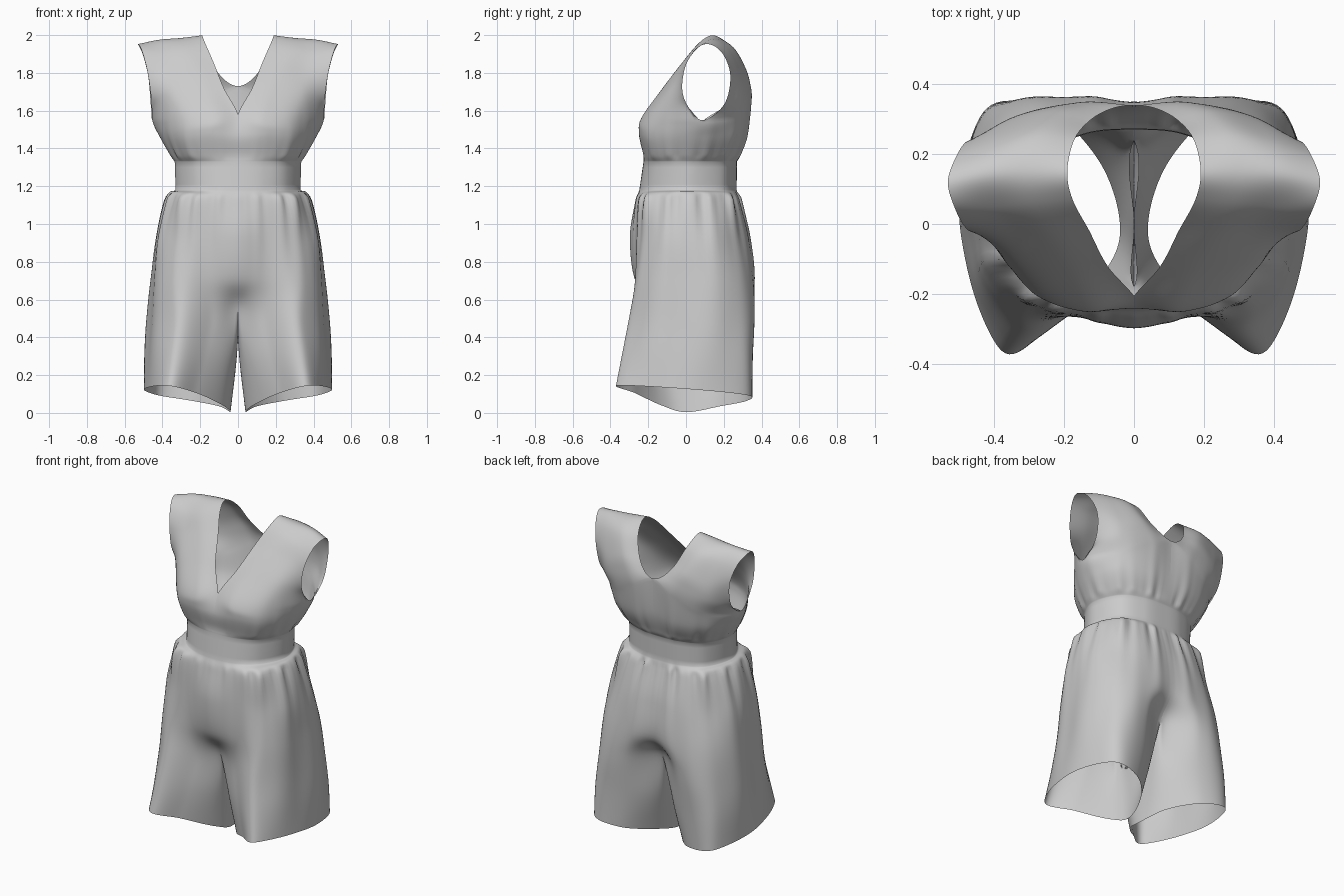
import bpy, bmesh, math
from mathutils import Vector as V

if "Cube" in bpy.data.objects:
    bpy.data.objects.remove(bpy.data.objects["Cube"])


def spline(pts, n, g0=None, g1=None):
    """Catmull-Rom through pts, n steps per span, optional ghost end points."""
    p = [V(q) for q in pts]
    a = V(g0) if g0 is not None else 2 * p[0] - p[1]
    b = V(g1) if g1 is not None else 2 * p[-1] - p[-2]
    q = [a] + p + [b]
    out = []
    for i in range(1, len(q) - 2):
        for k in range(n):
            t = k / n
            out.append(0.5 * (2 * q[i] + (q[i + 1] - q[i - 1]) * t
                       + (2 * q[i - 1] - 5 * q[i] + 4 * q[i + 1] - q[i + 2]) * t * t
                       + (3 * q[i] - q[i - 1] - 3 * q[i + 1] + q[i + 2]) * t ** 3))
    return out + [p[-1].copy()]


def mir(p):
    return (-p[0], p[1], p[2])


def half_ring(r, n):
    return spline(r, n, mir(r[1]), mir(r[-2]))


def loft(rows, n, g0=None, g1=None):
    """Spline every column of the dense control rows; returns rows of points."""
    cols = [spline([r[i] for r in rows], n, g0[i] if g0 else None, g1[i] if g1 else None)
            for i in range(len(rows[0]))]
    return [list(r) for r in zip(*cols)]


def flat(z, xy):
    return [(x, y, z) for x, y in xy]


def smooth(a, b, x):
    t = max(0, min(1, (x - a) / (b - a)))
    return t * t * (3 - 2 * t)


def build(name, grids, fold):
    """Weld grids of points into one half, add folds, mirror it across x."""
    bm = bmesh.new()
    for rows in grids:
        vs = [[bm.verts.new(p) for p in r] for r in rows]
        for r0, r1 in zip(vs, vs[1:]):
            for i in range(len(r0) - 1):
                bm.faces.new((r0[i], r0[i + 1], r1[i + 1], r1[i]))
    bmesh.ops.remove_doubles(bm, verts=bm.verts, dist=0.0004)
    for v in bm.verts:
        d = V((v.co.x, v.co.y - 0.02, 0))
        if d.length > 0.01:
            v.co += d.normalized() * fold(v.co)
    bmesh.ops.recalc_face_normals(bm, faces=bm.faces)
    me = bpy.data.meshes.new(name)
    bm.to_mesh(me)
    bm.free()
    me.polygons.foreach_set("use_smooth", [True] * len(me.polygons))
    ob = bpy.data.objects.new(name, me)
    bpy.context.collection.objects.link(ob)
    m = ob.modifiers.new("mirror", 'MIRROR')
    m.merge_threshold = 0.001
    return ob


N = 12
# Half outlines run front centre -> side -> back centre
waist_top = flat(1.33, [(0, -.225), (.14, -.208), (.26, -.14), (.335, .02), (.27, .19), (.14, .257), (0, .27)])
waist_low = flat(1.18, [(0, -.247), (.14, -.227), (.26, -.15), (.33, .01), (.27, .185), (.14, .255), (0, .268)])

# Waistband
band = loft([half_ring(waist_low, N), half_ring(waist_top, N)], 5)

# Bodice: shoulder stations (neck edge -> armhole edge), front over shoulder to back
st = [
    [(0, -.205, 1.58), (.14, -.235, 1.56), (.32, -.16, 1.55), (.455, .08, 1.55)],
    [(.075, -.12, 1.72), (.19, -.135, 1.70), (.34, -.10, 1.69), (.46, -.012, 1.67)],
    [(.127, -.02, 1.85), (.24, -.03, 1.84), (.36, -.02, 1.82), (.48, -.01, 1.81)],
    [(.175, .07, 1.96), (.29, .06, 1.945), (.40, .05, 1.92), (.51, .045, 1.92)],
    [(.19, .15, 1.998), (.30, .15, 1.985), (.42, .14, 1.975), (.53, .12, 1.952)],
    [(.17, .24, 1.935), (.28, .25, 1.935), (.39, .23, 1.92), (.505, .195, 1.90)],
    [(.125, .295, 1.83), (.23, .317, 1.82), (.36, .29, 1.78), (.475, .235, 1.78)],
    [(.065, .328, 1.758), (.19, .34, 1.73), (.35, .30, 1.67), (.462, .20, 1.63)],
    [(0, .338, 1.73), (.15, .345, 1.65), (.33, .28, 1.57), (.455, .08, 1.55)],
]


def around(front, back):
    return front + back[::-1][1:]


bust = [(0, -.24, 1.47), (.16, -.245, 1.48), (.31, -.17, 1.46), (.415, .06, 1.46),
        (.33, .245, 1.46), (.16, .32, 1.47), (0, .325, 1.50)]
under = flat(1.37, [(0, -.225), (.15, -.218), (.285, -.152), (.362, .04), (.295, .21), (.15, .28), (0, .288)])
lower = loft([half_ring(r, N) for r in (waist_top, under, bust, around(st[0], st[8]))], 8,
             None, half_ring(around(st[1], st[7]), N))
dense = [spline(s, N) for s in st]
dense[0] = lower[-1][:3 * N + 1]
dense[-1] = lower[-1][3 * N:][::-1]
mid = half_ring(bust, N)
g0, g1 = mid[:3 * N + 1], mid[3 * N:][::-1]
g0[-1], g1[-1] = V(st[7][3]), V(st[1][3])   # round armhole bottom
for i in range(2 * N):                      # round back neckline
    edge = V(mir(dense[-2][0])) + dense[-1][i] - dense[-1][0]
    g1[i] = edge.lerp(g1[i], smooth(0, 2 * N, i))
straps = loft(dense, 8, g0, g1)

# Shorts: control rings from the waist to the hem
rings = [
    waist_low,
    [(0, -.268, 1.11), (.15, -.255, 1.12), (.30, -.205, 1.135), (.378, 0, 1.145),
     (.31, .215, 1.135), (.17, .278, 1.12), (0, .29, 1.11)],
    flat(.93, [(0, -.296), (.16, -.265), (.34, -.215), (.438, 0), (.365, .235), (.17, .33), (0, .332)]),
    flat(.71, [(0, -.272), (.16, -.258), (.35, -.25), (.46, 0), (.40, .275), (.17, .362), (0, .342)]),
    [(0, -.18, .55), (.13, -.225, .51), (.34, -.295, .5), (.478, 0, .49),
     (.42, .295, .49), (.2, .355, .53), (0, .24, .56)],
    [(.03, -.14, .29), (.17, -.25, .30), (.36, -.33, .31), (.49, 0, .31),
     (.43, .31, .30), (.22, .335, .29), (.045, .2, .28)],
    [(.08, -.13, .04), (.22, -.27, .105), (.38, -.36, .145), (.497, 0, .127),
     (.43, .318, .095), (.25, .325, .065), (.1, .18, .035)],
]
inseam = [(0, 0, .5), (.01, 0, .27), (.04, 0, .004)]
outer_ctrl = [half_ring(r, N) for r in rings[:5]]
outer_ctrl += [spline(r, N, c, c) for r, c in zip(rings[5:], inseam[1:])]
S = 8
outer = loft(outer_ctrl, S)
inner = loft([spline([r[-1], c, r[0]], N, r[-2], r[1]) for r, c in zip(rings[4:], inseam)], S)
for row, o in zip(inner, outer[4 * S:]):   # share the seam with the outer leg
    row[0], row[-1] = o[-1].copy(), o[0].copy()


# Gathers above and below the waistband, and long drapes down the legs
def fold(p):
    a = math.atan2(p.x, -p.y)
    if p.z > 1.25:
        d = p.z - 1.33
        w = .15 + .85 * smooth(.7, 1.3, a)
        return w * .006 * smooth(0, .04, d) * math.exp(-d / .1) * (
            math.sin(21 * a) + .6 * math.sin(34 * a + 1.3))
    d = 1.18 - p.z
    w = .3 + .7 * smooth(.35, .9, a)
    gather = .012 * smooth(0, .05, d) * math.exp(-d / .17) * (
        math.sin(20 * a + .6) + .6 * math.sin(33 * a + 2))
    drape = .008 * smooth(.05, .3, d) * smooth(1.15, .7, d) * smooth(.12, .3, p.x) * math.sin(
        10 * a + 1.5 * d + 1)
    return w * gather + drape


# The garment is one continuous sewn cloth
build("romper", [lower, straps, band, outer, inner], fold)
